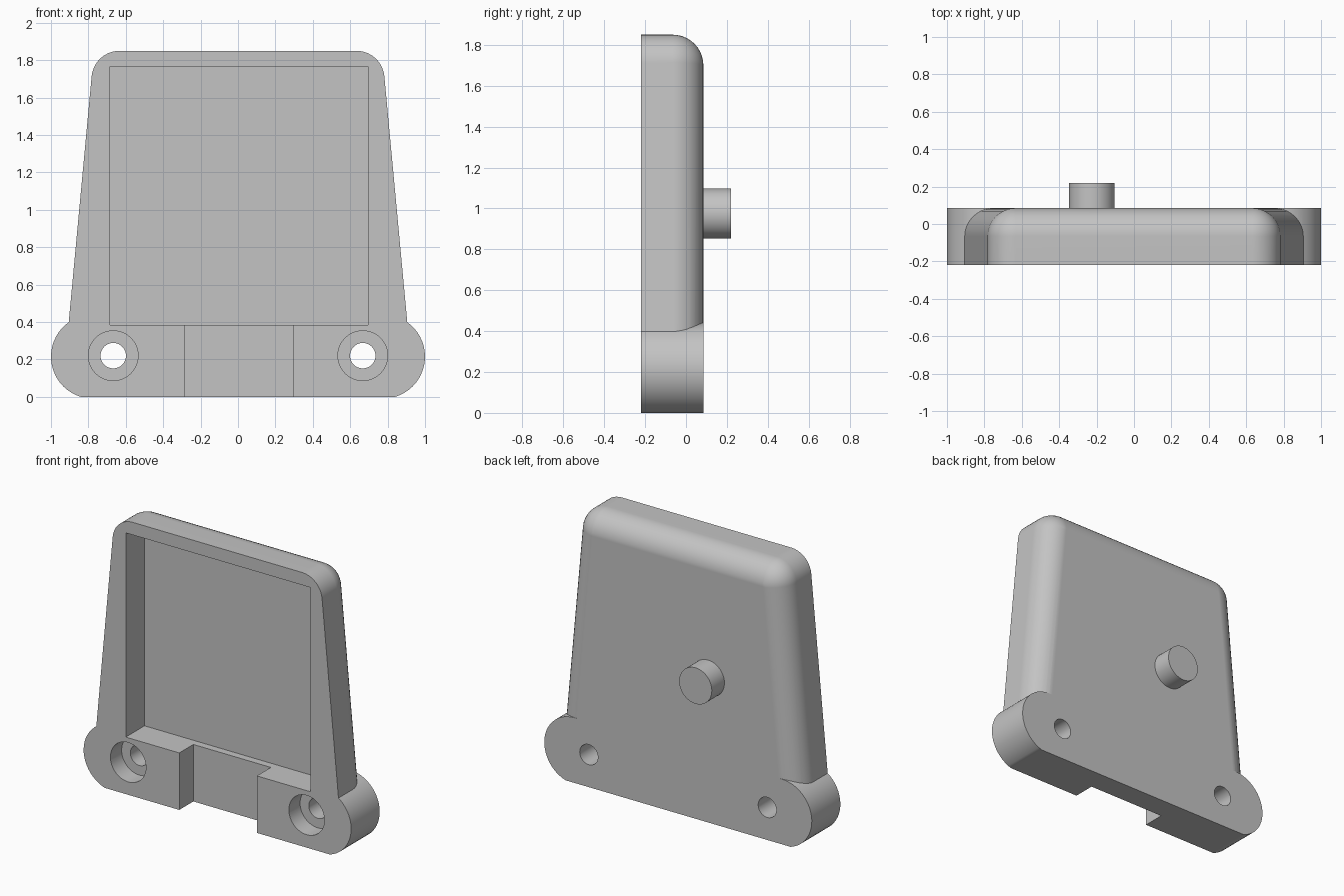
import bpy, bmesh
from math import sin, cos, tan, pi, radians, atan, asin
from mathutils import Matrix

cube = bpy.data.objects.get("Cube")
if cube:
    bpy.data.objects.remove(cube, do_unlink=True)

grey = bpy.data.materials.new("plain grey")
grey.use_nodes = True
grey.diffuse_color = (0.55, 0.55, 0.55, 1)
grey.node_tree.nodes["Principled BSDF"].inputs["Base Color"].default_value = (0.55, 0.55, 0.55, 1)

FRONT, BACK, TOP = -0.22, 0.085, 1.85
TILT = atan(0.125 / 1.34)      # lean of the side walls
ROUND = 0.15                   # corner and back edge radius


def finish(bm, name):
    bmesh.ops.recalc_face_normals(bm, faces=bm.faces)
    mesh = bpy.data.meshes.new(name)
    bm.to_mesh(mesh)
    bm.free()
    mesh.materials.append(grey)
    obj = bpy.data.objects.new(name, mesh)
    bpy.context.collection.objects.link(obj)
    return obj


def loft(name, rings):
    """Skin rings of (outline, y); each outline is the right half, mirrored."""
    bm = bmesh.new()
    loops = []
    for half, y in rings:
        pts = half + [(-x, z) for x, z in reversed(half)]
        loops.append([bm.verts.new((x, y, z)) for x, z in pts])
    n = len(loops[0])
    for a, b in zip(loops, loops[1:]):
        for i in range(n):
            j = (i + 1) % n
            bm.faces.new((a[i], a[j], b[j], b[i]))
    bm.faces.new(loops[0])
    bm.faces.new(loops[-1])
    return finish(bm, name)


def box(name, x0, x1, y0, y1, z0, z1):
    bm = bmesh.new()
    bmesh.ops.create_cube(bm, size=1)
    bmesh.ops.scale(bm, vec=(x1 - x0, y1 - y0, z1 - z0), verts=bm.verts)
    bmesh.ops.translate(bm, vec=((x0 + x1) / 2, (y0 + y1) / 2, (z0 + z1) / 2), verts=bm.verts)
    return finish(bm, name)


def rod(name, x, z, r, y0, y1):
    bm = bmesh.new()
    bmesh.ops.create_cone(bm, cap_ends=True, segments=48, radius1=r, radius2=r, depth=y1 - y0,
                          matrix=Matrix.Translation((x, (y0 + y1) / 2, z)) @ Matrix.Rotation(pi / 2, 4, 'X'))
    return finish(bm, name)


def activate(obj):
    bpy.ops.object.select_all(action='DESELECT')
    obj.select_set(True)
    bpy.context.view_layer.objects.active = obj


def combine(obj, other, operation):
    activate(obj)
    mod = obj.modifiers.new("combine", 'BOOLEAN')
    mod.operation, mod.object, mod.solver = operation, other, 'EXACT'
    bpy.ops.object.modifier_apply(modifier=mod.name)
    bpy.data.objects.remove(other, do_unlink=True)


def smooth(obj):
    activate(obj)
    bpy.ops.object.shade_smooth_by_angle(angle=radians(30))
    mod = obj.modifiers.new("even shading", 'WEIGHTED_NORMAL')
    mod.keep_sharp = True


def side_x(z):
    return 0.905 - (z - 0.4) * tan(TILT)


def body_outline(inset):
    """Right half of the tapered body, shrunk by the inset."""
    base = 0.2
    cz = TOP - ROUND
    cx = side_x(cz) - ROUND / cos(TILT)
    r = max(ROUND - inset, 0.003)
    arc = [TILT + (pi / 2 - TILT) * i / 10 for i in range(11)]
    return ([(side_x(base) - inset / cos(TILT), base)]
            + [(cx + r * cos(a), cz + r * sin(a)) for a in arc])


# Tapered body with rounded back edges
rings = [(body_outline(0), FRONT)]
for k in range(11):
    a = pi / 2 * k / 10
    rings.append((body_outline(ROUND * (1 - cos(a))), BACK - ROUND + ROUND * sin(a)))
housing = loft("housing", rings)

# Wide foot with round ends
start = asin(-0.215 / 0.225)
foot = []
for i in range(25):
    a = start + (pi / 2 - start) * i / 24
    foot.append((0.775 + 0.225 * cos(a), 0.215 + 0.225 * sin(a)))
combine(housing, loft("foot", [(foot, FRONT), (foot, BACK)]), 'UNION')

# Square recess and the channel below it
combine(housing, box("recess", -0.685, 0.695, -0.4, -0.02, 0.385, 1.765), 'DIFFERENCE')
combine(housing, box("channel", -0.285, 0.295, -0.4, -0.07, -0.2, 0.5), 'DIFFERENCE')

# Screw holes with counterbores
for x in (-0.667, 0.667):
    combine(housing, rod("counterbore", x, 0.22, 0.133, -0.4, -0.1), 'DIFFERENCE')
    combine(housing, rod("screw_hole", x, 0.22, 0.068, -0.3, 0.3), 'DIFFERENCE')
smooth(housing)

# Round peg on the back
smooth(rod("back_peg", -0.225, 0.975, 0.122, 0.03, 0.22))
